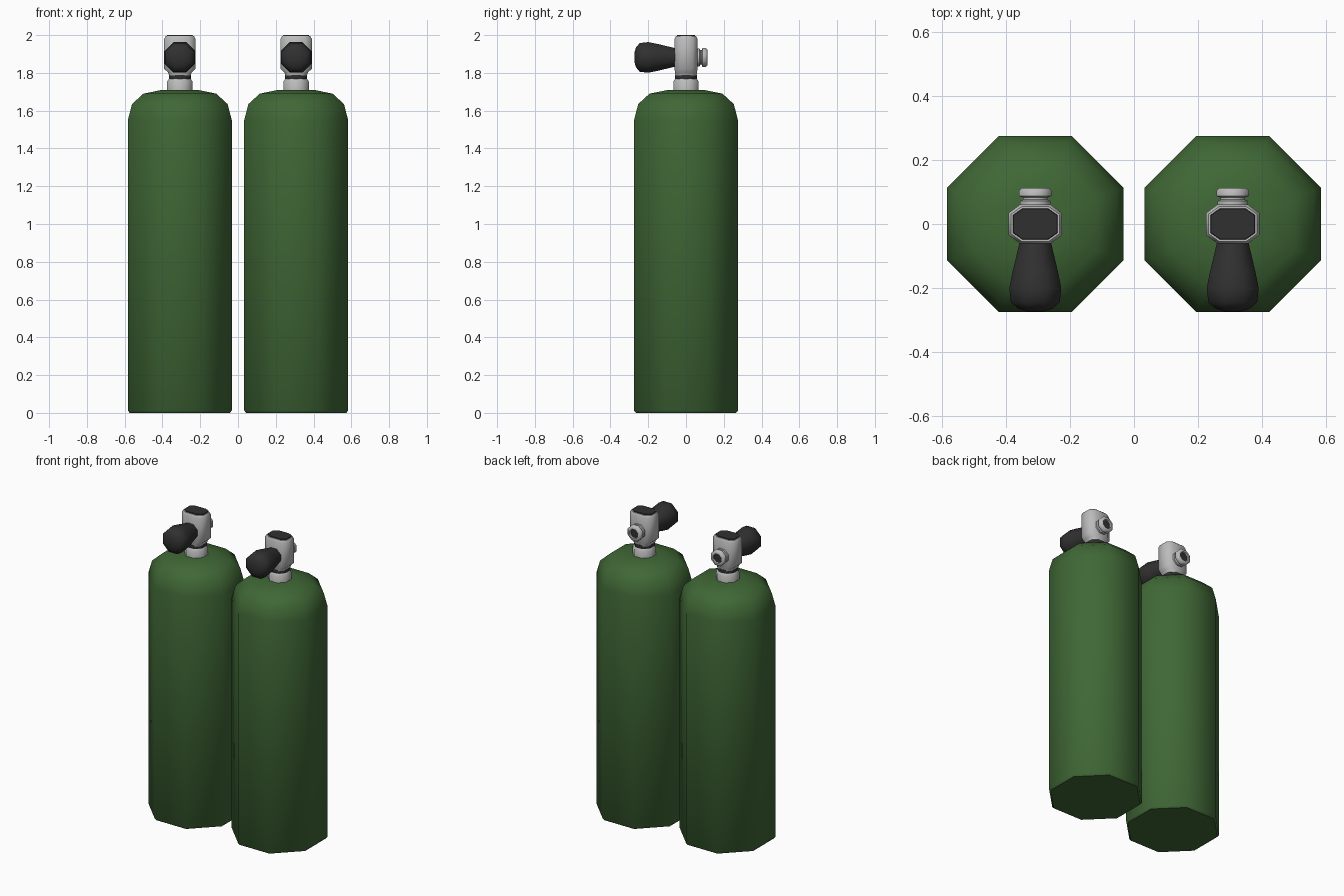
import bpy, bmesh, math

if "Cube" in bpy.data.objects:
    bpy.data.objects.remove(bpy.data.objects["Cube"])

T = math.tan(math.pi / 8)          # corner fraction of a regular octagon


def material(name, rgb):
    m = bpy.data.materials.new(name)
    m.diffuse_color = (*rgb, 1)
    m.use_nodes = True
    m.node_tree.nodes["Principled BSDF"].inputs["Base Color"].default_value = m.diffuse_color
    return m


GREEN = material("green_paint", (0.05, 0.135, 0.036))
BLACK = material("black_rubber", (0.03, 0.03, 0.03))
METAL = material("metal", (0.5, 0.5, 0.5))


def loft(name, rings, loc, mat, axis='Z', frac=T, angle=50):
    """Octagonal loft; each ring is (position along axis, half width, half depth)."""
    bm = bmesh.new()
    loops = []
    for p, *r in rings:
        a, b = r[0], r[-1]
        pts = [(a, -b*frac), (a, b*frac), (a*frac, b), (-a*frac, b),
               (-a, b*frac), (-a, -b*frac), (-a*frac, -b), (a*frac, -b)]
        loops.append([bm.verts.new((u, v, p) if axis == 'Z' else (u, p, v))
                      for u, v in pts])
    for lo, hi in zip(loops, loops[1:]):
        for i in range(8):
            j = (i + 1) % 8
            bm.faces.new((lo[i], lo[j], hi[j], hi[i]))
    bm.faces.new(loops[0])
    bm.faces.new(loops[-1])
    bmesh.ops.recalc_face_normals(bm, faces=bm.faces)
    me = bpy.data.meshes.new(name)
    bm.to_mesh(me)
    bm.free()
    me.materials.append(mat)
    ob = bpy.data.objects.new(name, me)
    ob.location = loc
    bpy.context.collection.objects.link(ob)
    bpy.ops.object.select_all(action='DESELECT')
    ob.select_set(True)
    bpy.context.view_layer.objects.active = ob
    bpy.ops.object.shade_smooth_by_angle(angle=math.radians(angle))


for side, x in (("left", -0.308), ("right", 0.308)):
    base, valve = (x, 0, 0), (x, 0, 1.882)
    # Cylinder with domed shoulder
    loft("tank_" + side,
         [(0, 0.265), (0.012, 0.275), (1.55, 0.275), (1.635, 0.253),
          (1.69, 0.193), (1.71, 0.095)], base, GREEN)
    # Neck and dark seal
    loft("neck_" + side,
         [(1.70, 0.067), (1.755, 0.067), (1.77, 0.056)], base, METAL)
    loft("seal_" + side, [(1.765, 0.058), (1.79, 0.058)], base, BLACK)
    # Valve block and its dark top cap
    loft("valve_body_" + side,
         [(1.785, 0.057, 0.056), (1.802, 0.062, 0.058), (1.822, 0.083, 0.061),
          (1.98, 0.083, 0.061), (1.994, 0.075, 0.054)], base, METAL, frac=0.57)
    loft("valve_cap_" + side,
         [(1.985, 0.072, 0.051), (2.0, 0.068, 0.047)], base, BLACK, frac=0.57)
    # Hand knob, pointing forward
    loft("knob_" + side,
         [(-0.04, 0.045), (-0.07, 0.052), (-0.15, 0.071), (-0.20, 0.081),
          (-0.245, 0.076), (-0.265, 0.052), (-0.273, 0.025)],
         valve, BLACK, axis='Y', angle=70)
    # Outlet at the back, with a recessed dark opening
    loft("outlet_" + side,
         [(0.05, 0.047), (0.072, 0.047), (0.076, 0.038), (0.083, 0.038),
          (0.087, 0.050), (0.104, 0.050), (0.113, 0.042), (0.113, 0.030),
          (0.100, 0.028)], valve, METAL, axis='Y')
    loft("outlet_opening_" + side, [(0.098, 0.0275), (0.103, 0.0275)],
         valve, BLACK, axis='Y')
